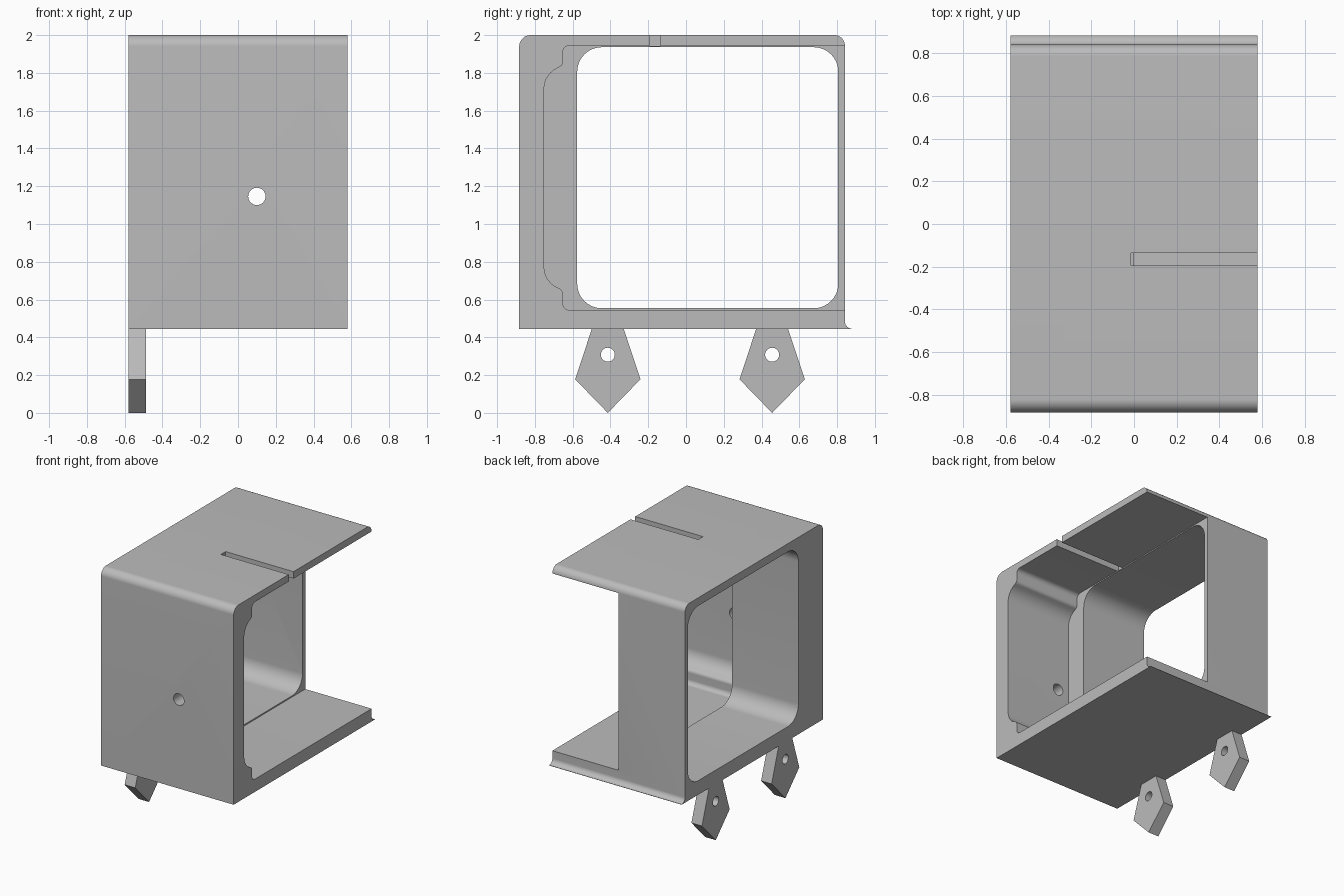
import bpy
import bmesh
import math
from mathutils import Vector

cube = bpy.data.objects.get("Cube")
if cube:
    bpy.data.objects.remove(cube, do_unlink=True)

grey = bpy.data.materials.new("plain grey")
grey.use_nodes = True
grey.diffuse_color = (0.5, 0.5, 0.5, 1)
grey.node_tree.nodes["Principled BSDF"].inputs["Base Color"].default_value = (0.5, 0.5, 0.5, 1)

HALF = 0.58            # half width of the bracket
FLOOR, TOP = 0.443, 2.0


def rounded(corners, steps=10):
    """Turn (u, v, radius) corners into a filleted outline."""
    out = []
    for i, (u, v, r) in enumerate(corners):
        p = Vector((u, v))
        if r == 0:
            out.append(p)
            continue
        a = (Vector(corners[i - 1][:2]) - p).normalized()
        b = (Vector(corners[(i + 1) % len(corners)][:2]) - p).normalized()
        half = a.angle(b) / 2
        t = r / math.tan(half)
        c = p + (a + b).normalized() * r / math.sin(half)
        start, end = p + a * t - c, p + b * t - c
        for k in range(steps + 1):
            out.append(c + start.lerp(end, k / steps).normalized() * r)
    return out


def circle(u, v, r, n=32):
    return [Vector((u + r * math.cos(k * math.tau / n), v + r * math.sin(k * math.tau / n)))
            for k in range(n)]


def prism(name, outline, lo, hi, axis="x"):
    """Extrude an outline along x (outline in y, z) or y (outline in x, z)."""
    def place(p, d):
        return (d, p.x, p.y) if axis == "x" else (p.x, d, p.y)
    bm = bmesh.new()
    face = bm.faces.new([bm.verts.new(place(p, lo)) for p in outline])
    ext = bmesh.ops.extrude_face_region(bm, geom=[face])
    move = Vector(place(Vector((0, 0)), hi - lo))
    bmesh.ops.translate(bm, vec=move, verts=[g for g in ext["geom"] if isinstance(g, bmesh.types.BMVert)])
    bmesh.ops.recalc_face_normals(bm, faces=bm.faces)
    mesh = bpy.data.meshes.new(name)
    bm.to_mesh(mesh)
    bm.free()
    mesh.materials.append(grey)
    ob = bpy.data.objects.new(name, mesh)
    bpy.context.collection.objects.link(ob)
    return ob


def cut(ob, cutters):
    """Subtract the cutters, bake the result and smooth the curved faces."""
    for c in cutters:
        mod = ob.modifiers.new("cut", "BOOLEAN")
        mod.operation, mod.solver, mod.object = "DIFFERENCE", "EXACT", c
    bpy.context.view_layer.update()
    baked = bpy.data.meshes.new_from_object(ob.evaluated_get(bpy.context.evaluated_depsgraph_get()))
    ob.modifiers.clear()
    ob.data = baked
    for c in cutters:
        bpy.data.objects.remove(c, do_unlink=True)
    bpy.ops.object.select_all(action="DESELECT")
    ob.select_set(True)
    bpy.context.view_layer.objects.active = ob
    bpy.ops.object.shade_smooth_by_angle(angle=math.radians(30))


# Housing: outer block with rounded top edges and a flared lip at the back foot
housing = prism("housing", rounded([
    (-0.883, FLOOR, 0), (-0.883, TOP, 0.06), (0.841, TOP, 0.055),
    (0.841, FLOOR + 0.002, 0.04), (0.883, FLOOR + 0.002, 0), (0.883, FLOOR, 0)]), -HALF, HALF)

# Window through the closed half
window = prism("window_cutter", rounded([
    (-0.576, 0.554, 0.13), (0.806, 0.554, 0.13),
    (0.806, 1.936, 0.13), (-0.576, 1.936, 0.13)]), -1, 1)

# Stepped cavity, open at the back, in the other half
upper = [(1.0, 1.945, 0), (-0.652, 1.945, 0.035), (-0.652, 1.84, 0.03), (-0.751, 1.79, 0.12)]
lower = [(y, 2.489 - z, r) for y, z, r in reversed(upper)]
cavity = prism("cavity_cutter", rounded(upper + lower), 0, 1)

# Slot in the roof and screw hole in the front wall
slot = prism("slot_cutter", [Vector(p) for p in (
    (-0.194, 1.942), (-0.135, 1.942), (-0.135, 2.1), (-0.194, 2.1))], -0.014, 1)
hole = prism("hole_cutter", circle(0.1, 1.146, 0.046), -1, -0.7, "y")
cut(housing, [window, cavity, slot, hole])

# Pointed mounting tabs below one side
for name, y in (("front_tab", -0.414), ("back_tab", 0.456)):
    half_outline = [(0.085, FLOOR), (0.173, 0.178)]
    outline = half_outline + [(0, 0)] + [(-u, v) for u, v in reversed(half_outline)]
    tab = prism(name, [Vector((y + u, v)) for u, v in outline], -HALF, -0.488)
    cut(tab, [prism("tab_hole_cutter", circle(y, 0.308, 0.037), -1, 0)])
